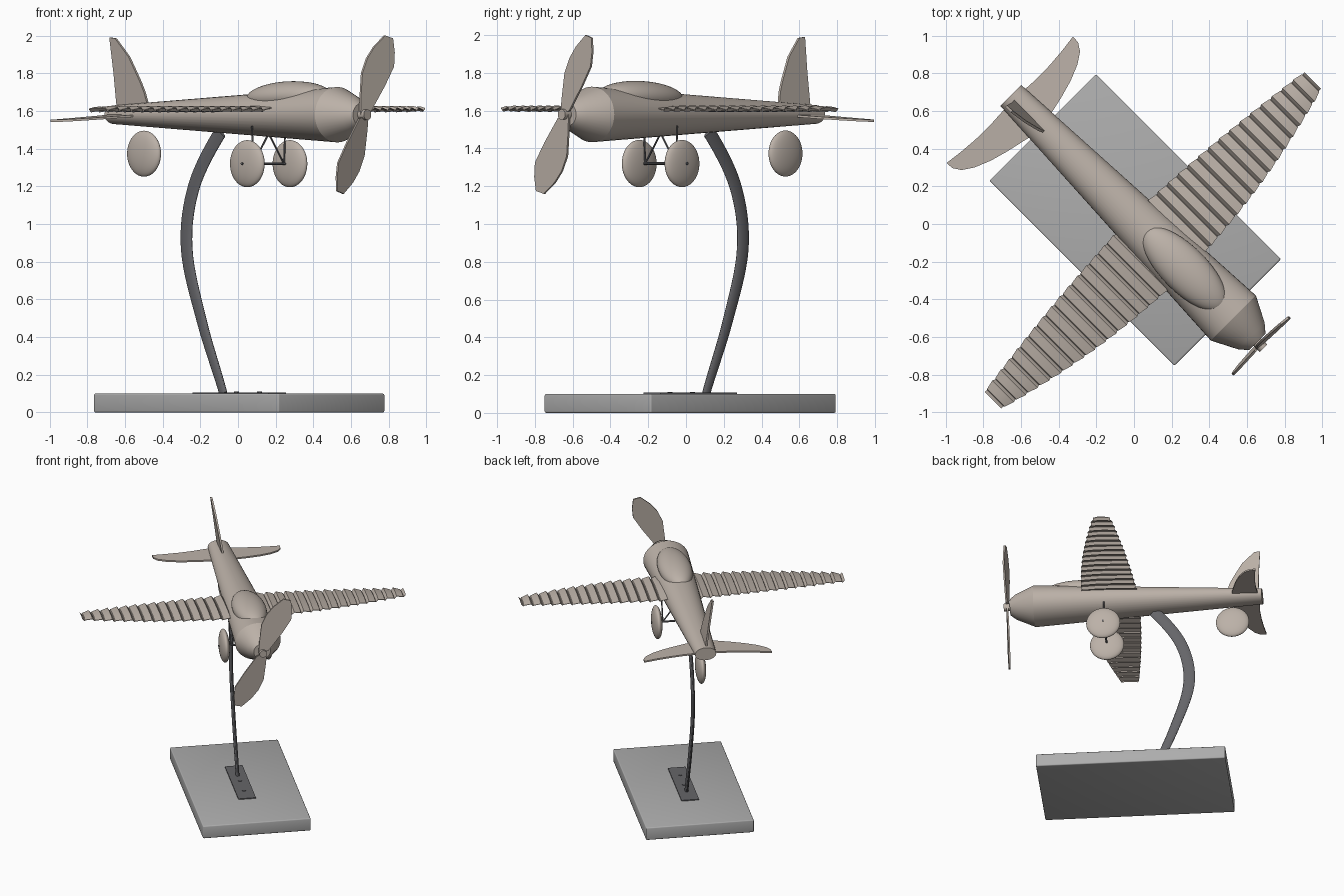
import bpy, bmesh, math
from mathutils import Vector, Matrix

if "Cube" in bpy.data.objects:
    bpy.data.objects.remove(bpy.data.objects["Cube"])

# Everything is built with the nose along +X, then turned 45 degrees
TURN = Matrix.Rotation(-math.pi / 4, 4, 'Z')
MID = 0.02      # sideways centre line
AXIS = 1.58     # height of the fuselage axis


def material(name, c):
    m = bpy.data.materials.new(name)
    m.diffuse_color = (*c, 1)
    m.use_nodes = True
    m.node_tree.nodes["Principled BSDF"].inputs["Base Color"].default_value = m.diffuse_color
    return m


TAN = material("tan_metal", (0.50, 0.44, 0.39))
GREY = material("grey_base", (0.42, 0.42, 0.42))
DARK = material("dark_steel", (0.13, 0.13, 0.14))


def finish(name, bm, mat, angle=30):
    bmesh.ops.recalc_face_normals(bm, faces=bm.faces)
    bm.transform(TURN)
    me = bpy.data.meshes.new(name)
    bm.to_mesh(me)
    bm.free()
    ob = bpy.data.objects.new(name, me)
    bpy.context.collection.objects.link(ob)
    me.materials.append(mat)
    bpy.ops.object.select_all(action='DESELECT')
    ob.select_set(True)
    bpy.context.view_layer.objects.active = ob
    bpy.ops.object.shade_smooth_by_angle(angle=math.radians(angle))
    return ob


def loft(name, rings, mat, angle=30):
    bm = bmesh.new()
    rows = [[bm.verts.new(p) for p in r] for r in rings]
    n = len(rows[0])
    for a, b in zip(rows, rows[1:]):
        for i in range(n):
            j = (i + 1) % n
            bm.faces.new((a[i], a[j], b[j], b[i]))
    bm.faces.new(rows[0])
    bm.faces.new(rows[-1])
    return finish(name, bm, mat, angle)


def slab(name, pts, offset, mat=TAN):
    d = Vector(offset) / 2
    return loft(name, [[Vector(p) - d for p in pts], [Vector(p) + d for p in pts]], mat)


def rod(name, a, b, r, mat=DARK, sides=12):
    a, b = Vector(a), Vector(b)
    m = Matrix.Translation((a + b) / 2) @ (b - a).to_track_quat('Z', 'Y').to_matrix().to_4x4()
    bm = bmesh.new()
    bmesh.ops.create_cone(bm, cap_ends=True, segments=sides, radius1=r, radius2=r,
                          depth=(b - a).length, matrix=m)
    return finish(name, bm, mat)


def ellipsoid(name, centre, size, mat=TAN, pitch=0):
    m = (Matrix.Translation(centre) @ Matrix.Rotation(pitch, 4, 'Y')
         @ Matrix.Diagonal((*size, 1)))
    bm = bmesh.new()
    bmesh.ops.create_icosphere(bm, subdivisions=4, radius=1, matrix=m)
    return finish(name, bm, mat)


def box(name, centre, size, mat, bevel=0):
    bm = bmesh.new()
    bmesh.ops.create_cube(bm, size=1, matrix=Matrix.Translation(centre) @ Matrix.Diagonal((*size, 1)))
    if bevel:
        bmesh.ops.bevel(bm, geom=bm.edges[:], offset=bevel, segments=3, affect='EDGES', profile=0.5)
    return finish(name, bm, mat)


def oval(x, hw, hh, n=40):
    return [(x, MID + hw * math.cos(t), AXIS + hh * math.sin(t))
            for t in (2 * math.pi * i / n for i in range(n))]


# Base and mounting plate
box("base", (-0.011, MID, 0.05), (1.388, 0.80, 0.10), GREY, 0.008)
box("mounting_plate", (-0.01, MID, 0.103), (0.57, 0.13, 0.008), DARK)
for i, x in enumerate((-0.03, 0.14)):
    rod(f"plate_screw_{i}", (x, MID, 0.10), (x, MID, 0.111), 0.014)

# Curved stand: oval bar swept along a smooth path
path = [Vector(p) for p in ((-0.03, -0.2), (-0.13, 0.10), (-0.29, 0.48), (-0.405, 0.87),
                            (-0.35, 1.20), (-0.15, 1.49), (0.0, 1.6))]
rings = []
for k in range(1, 5):
    p0, p1, p2, p3 = path[k - 1:k + 3]
    for s in range(8 + (k == 4)):
        t = s / 8
        p = 0.5 * (2 * p1 + (p2 - p0) * t + (2 * p0 - 5 * p1 + 4 * p2 - p3) * t * t
                   + (3 * p1 - p0 - 3 * p2 + p3) * t ** 3)
        d = 0.5 * (p2 - p0 + 2 * (2 * p0 - 5 * p1 + 4 * p2 - p3) * t
                   + 3 * (3 * p1 - p0 - 3 * p2 + p3) * t * t)
        d.normalize()
        w = 0.027 + 0.015 * min(1, (k - 1 + t) / 2)
        rings.append([(p.x + d.y * w * math.cos(a), MID + 0.013 * math.sin(a), p.y - d.x * w * math.cos(a))
                      for a in (math.pi * i / 8 for i in range(16))])
loft("stand_arm", rings, DARK)

# Fuselage, nose cone and canopy
loft("fuselage", [oval(-0.944, 0.0785, 0.05), oval(0.726, 0.169, 0.147),
                  oval(0.86, 0.10, 0.092), oval(0.905, 0.062, 0.06)], TAN, 22)
ellipsoid("canopy", (0.36, MID, 1.675), (0.295, 0.122, 0.082), pitch=-0.04)

# Propeller: one blade outline, turned half a circle for the other
rod("propeller_hub", (0.89, MID, AXIS), (0.952, MID, AXIS), 0.028, TAN, 24)
blade = [(-0.03, 0.0), (-0.025, 0.08), (-0.008, 0.22), (0.03, 0.30), (0.08, 0.36), (0.156, 0.42),
         (0.208, 0.405), (0.216, 0.33), (0.208, 0.255), (0.14, 0.15), (0.043, 0.02)]
for s, side in ((1, "upper"), (-1, "lower")):
    slab(f"propeller_blade_{side}",
         [(0.928 + 0.12 * (0.9 * y - 0.42 * z), MID + s * y, AXIS + s * z) for y, z in blade],
         (0.012, 0, 0))

# Wings: overlapping ribbed strips, each stepping up from the last
STRIPS, ROOT, TIP = 16, 0.06, 1.2


def wing_section(y, lift, grow, s):
    t = (y - ROOT) / (TIP - ROOT)
    bow = 0.035 * math.sin(math.pi * t)
    front = 0.375 - 0.18 * t + bow + grow
    back = -0.035 + 0.105 * t - bow * 0.4 - grow
    out = []
    for f, h in ((0, -0.004), (0.3, 0.004), (0.7, 0.008), (1, 0.0),
                 (1, -0.004), (0.7, 0.001), (0.3, -0.002), (0, -0.007)):
        out.append((back + (front - back) * f, 0.01 + s * y, 1.608 + h + lift))
    return out


for s, side in ((1, "left"), (-1, "right")):
    rings = []
    step = (TIP - ROOT) / STRIPS
    for i in range(STRIPS):
        y = ROOT + i * step
        rings += [wing_section(y, 0.011, 0.005, s), wing_section(y + step * 0.72, -0.002, 0, s),
                  wing_section(y + step * 0.78, -0.009, -0.004, s)]
    rings.append(wing_section(TIP, 0.008, 0, s))
    loft(f"wing_{side}", rings, TAN, 15)

# Tail fin, leaning slightly
fin = [(-0.915, 1.57), (-0.68, 1.57), (-0.68, 1.62), (-0.70, 1.70), (-0.724, 1.757), (-0.79, 1.885),
       (-0.83, 1.93), (-0.88, 1.985), (-0.922, 1.99), (-0.915, 1.80)]
slab("tail_fin", [(x, 0.012 - 0.13 * (z - 1.61), z) for x, z in fin], (0, 0.014, 0))

# Tailplanes, drooping to the tips
tail = [(-0.92, 0.0), (-0.70, 0.0), (-0.725, 0.10), (-0.747, 0.20), (-0.775, 0.30), (-0.81, 0.385),
        (-0.85, 0.445), (-0.892, 0.472), (-0.932, 0.474), (-0.92, 0.38), (-0.912, 0.28), (-0.91, 0.18)]
for s, side in ((1, "left"), (-1, "right")):
    slab(f"tailplane_{side}", [(x, s * y, 1.578 - 0.065 * y) for x, y in tail], (0, 0, 0.012))

# Wheels and undercarriage
ellipsoid("tail_wheel", (-0.725, MID, 1.373), (0.122, 0.036, 0.122))
rod("axle", (0.21, MID - 0.203, 1.32), (0.21, MID + 0.203, 1.32), 0.007)
for s, side in ((1, "left"), (-1, "right")):
    ellipsoid(f"wheel_{side}", (0.21, MID + s * 0.16, 1.32), (0.125, 0.037, 0.125))
    foot = (0.21, MID + s * 0.115, 1.32)
    rod(f"inner_strut_{side}", foot, (0.21, MID, 1.48), 0.005)
    rod(f"outer_strut_{side}", foot, (0.21, MID + s * 0.125, 1.52), 0.005)
